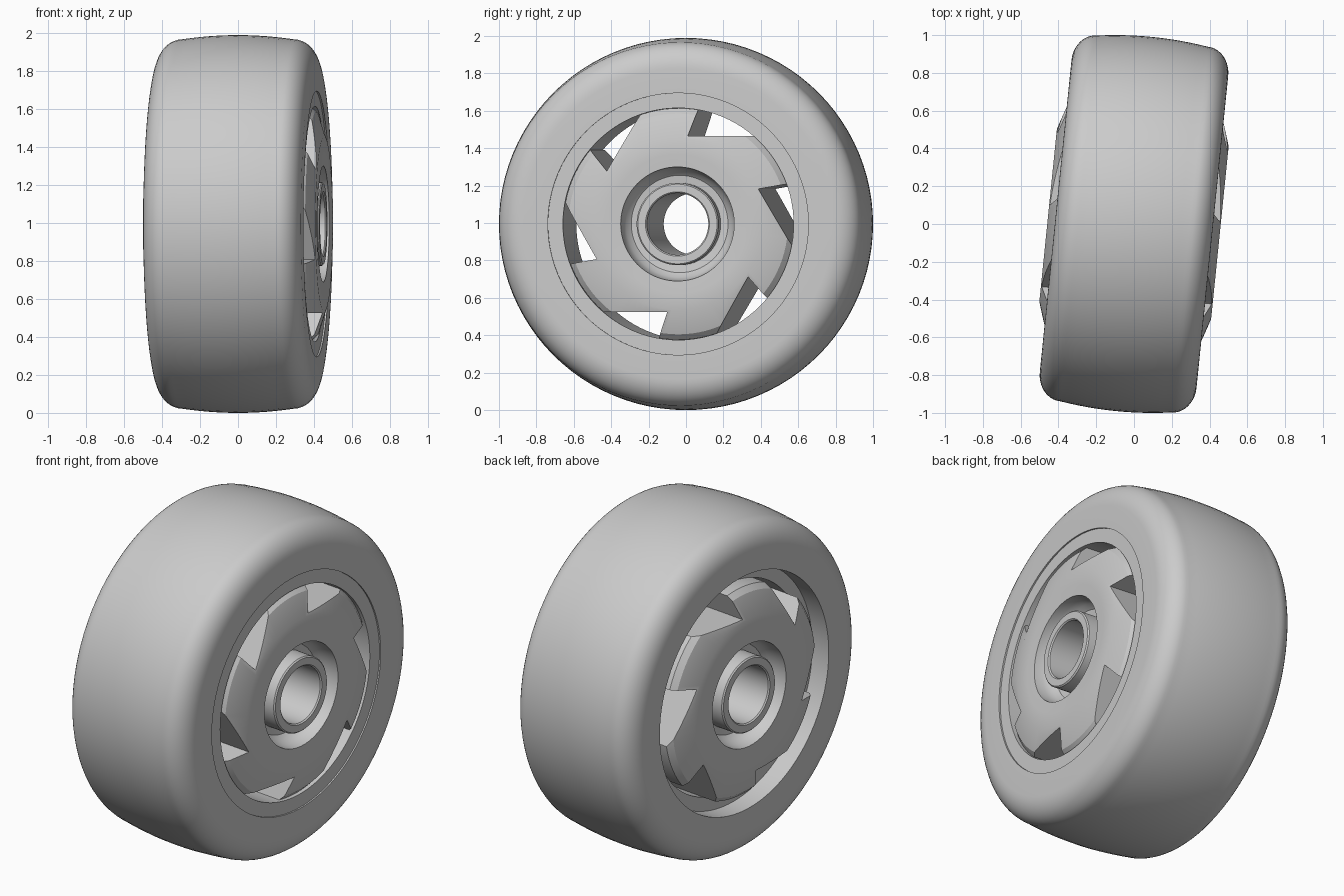
import bpy, bmesh, math
from mathutils import Matrix, Vector

cube = bpy.data.objects.get("Cube")
if cube:
    bpy.data.objects.remove(cube, do_unlink=True)

SIDES = 96
PLACE = Matrix.Translation((0, 0, 0.995)) @ Matrix.Rotation(math.radians(-5.8), 4, 'Z')

grey = bpy.data.materials.new("plain grey")
grey.use_nodes = True
colour = (0.6, 0.6, 0.6, 1)
grey.diffuse_color = colour
grey.node_tree.nodes["Principled BSDF"].inputs["Base Color"].default_value = colour


def finish(name, bm):
    bmesh.ops.recalc_face_normals(bm, faces=bm.faces)
    mesh = bpy.data.meshes.new(name)
    bm.to_mesh(mesh)
    bm.free()
    mesh.materials.append(grey)
    obj = bpy.data.objects.new(name, mesh)
    bpy.context.collection.objects.link(obj)
    obj.matrix_world = PLACE
    return obj


def lathe(name, profile):
    """Turn a closed (radius, axial) profile around the local x axis."""
    bm = bmesh.new()
    rings = []
    for i in range(SIDES):
        t = math.tau * i / SIDES
        rings.append([bm.verts.new((a, r * math.cos(t), r * math.sin(t))) for r, a in profile])
    n = len(profile)
    for i in range(SIDES):
        p, q = rings[i], rings[(i + 1) % SIDES]
        for j in range(n):
            k = (j + 1) % n
            bm.faces.new((p[j], p[k], q[k], q[j]))
    return finish(name, bm)


def smooth(obj):
    bpy.ops.object.select_all(action='DESELECT')
    obj.select_set(True)
    bpy.context.view_layer.objects.active = obj
    bpy.ops.object.shade_smooth_by_angle(angle=math.radians(28))


# Tyre: crowned tread, rounded shoulders, open groove on one inner side
shoulder = []
for i in range(11):
    t = math.pi / 2 * i / 10
    shoulder.append((0.83 + 0.143 * math.sin(t), 0.295 + 0.122 * math.cos(t)))
tread = []
for i in range(1, 12):
    a = 0.295 * (1 - i / 6)
    tread.append((0.995 - 0.022 * (a / 0.295) ** 2, a))
far_shoulder = [(r, -a) for r, a in reversed(shoulder)]
near_bore = [(0.62, 0.408), (0.70, 0.408), (0.70, 0.417)]
far_bore = [(0.70, -0.417), (0.70, -0.30), (0.62, -0.30)]
tyre = lathe("tyre", near_bore + shoulder + tread + far_shoulder + far_bore)
smooth(tyre)

# Hub: sloped rim, flat face, bearing seat and centre sleeve on both sides
half = [(0.619, 0.385), (0.59, 0.415), (0.46, 0.457), (0.37, 0.455), (0.305, 0.452),
        (0.30, 0.40), (0.285, 0.36), (0.26, 0.335), (0.22, 0.33),
        (0.22, 0.445), (0.213, 0.452), (0.172, 0.452), (0.165, 0.445)]
hub = lathe("hub", half + [(r, -a) for r, a in reversed(half)])

# Wedge cutters for the six swept slots around the rim
bm = bmesh.new()
wedge = [(0.055, 0.47), (0.41, 0.47), (0.34, 0.60), (0.12, 0.65)]
for i in range(6):
    turn = Matrix.Rotation(math.tau * i / 6, 4, 'X')
    near, far = [[bm.verts.new(turn @ Vector((a, y, z))) for y, z in wedge] for a in (0.6, -0.6)]
    bm.faces.new(near)
    bm.faces.new(far[::-1])
    for j in range(4):
        k = (j + 1) % 4
        bm.faces.new((near[j], far[j], far[k], near[k]))
cutter = finish("slot_cutter", bm)
cutter.hide_render = True

cut = hub.modifiers.new("slots", 'BOOLEAN')
cut.operation = 'DIFFERENCE'
cut.solver = 'EXACT'
cut.object = cutter
bpy.context.view_layer.update()
bpy.context.view_layer.objects.active = hub
bpy.ops.object.modifier_apply(modifier=cut.name)
bpy.data.objects.remove(cutter, do_unlink=True)
smooth(hub)
